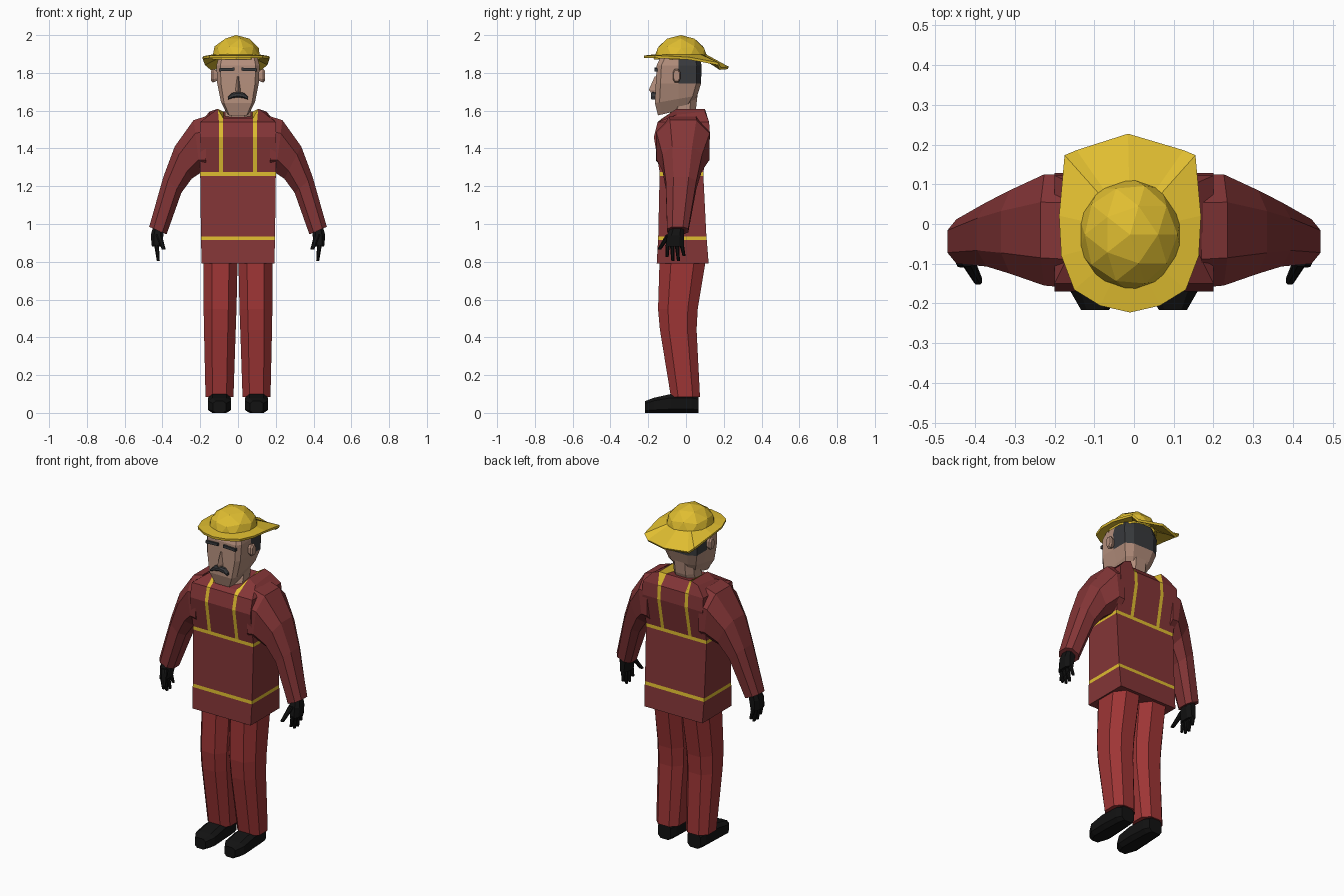
import bpy, bmesh, math
from mathutils import Vector, Matrix

cube = bpy.data.objects.get("Cube")
if cube:
    bpy.data.objects.remove(cube, do_unlink=True)


def material(name, rgb):
    m = bpy.data.materials.new(name)
    m.use_nodes = True
    m.diffuse_color = (*rgb, 1)
    m.node_tree.nodes["Principled BSDF"].inputs["Base Color"].default_value = (*rgb, 1)
    return m


RED = material("jacket red", (0.23, 0.036, 0.038))
BRIGHT = material("trouser red", (0.34, 0.036, 0.036))
YELLOW = material("helmet yellow", (0.74, 0.51, 0.03))
SKIN = material("skin", (0.45, 0.27, 0.2))
HAIR = material("hair grey", (0.04, 0.042, 0.046))
BLACK = material("black leather", (0.006, 0.006, 0.006))


def finish(name, bm, mats, rule=None, mirror=False):
    bmesh.ops.recalc_face_normals(bm, faces=bm.faces)
    if rule:
        for f in bm.faces:
            f.material_index = int(rule(f.calc_center_median()))
    mesh = bpy.data.meshes.new(name)
    bm.to_mesh(mesh)
    bm.free()
    for m in mats:
        mesh.materials.append(m)
    ob = bpy.data.objects.new(name, mesh)
    bpy.context.collection.objects.link(ob)
    if mirror:
        ob.modifiers.new("mirror", "MIRROR").use_mirror_merge = False
    return ob


def skin_rings(bm, rings, caps=True):
    loops = [[bm.verts.new(p) for p in r] for r in rings]
    n = len(loops[0])
    for a, b in zip(loops, loops[1:]):
        for i in range(n):
            j = (i + 1) % n
            bm.faces.new((a[i], a[j], b[j], b[i]))
    if caps:
        bm.faces.new(loops[0])
        bm.faces.new(loops[-1])
    return loops


def loft(name, rings, mats, rule=None, mirror=False, caps=True):
    bm = bmesh.new()
    skin_rings(bm, rings, caps)
    return finish(name, bm, mats, rule, mirror)


def octagon(c, u, v, k=0.5):
    c, u, v = Vector(c), Vector(u), Vector(v)
    signs = ((1, k), (k, 1), (-k, 1), (-1, k), (-1, -k), (-k, -1), (k, -1), (1, -k))
    return [c + u * a + v * b for a, b in signs]


def box(name, loc, size, mat, tilt=0.0, mirror=True):
    bm = bmesh.new()
    bmesh.ops.create_cube(bm, size=1, matrix=Matrix.Translation(loc)
                          @ Matrix.Rotation(tilt, 4, "Y") @ Matrix.Diagonal((*size, 1)))
    return finish(name, bm, [mat], mirror=mirror)


# Jacket body: box-like rings with strap columns and two belts
def torso_ring(z, hw, yf, yb, a=0.08, b=0.101):
    xs = (-hw, -b, -a, a, b, hw)
    return [(x, yf, z) for x in xs] + [(x, yb, z) for x in reversed(xs)]


def collar_ring():
    half = [(0.15, 1.578, -0.05, 0.1), (0.107, 1.61, -0.05, 0.1), (0.078, 1.56, -0.125, 0.075)]
    cols = [(-x, z, f, b) for x, z, f, b in half] + half[::-1]
    return ([(x, f, z) for x, z, f, b in cols]
            + [(x, b, max(z, 1.595)) for x, z, f, b in reversed(cols)])


def is_stripe(c):
    belt = 0.915 < c.z < 0.935 or 1.255 < c.z < 1.275
    strap = c.z > 1.275 and 0.085 < abs(c.x) < 0.1
    return belt or strap


bm = bmesh.new()
loops = skin_rings(bm, [
    torso_ring(0.79, 0.192, -0.155, 0.12),
    torso_ring(0.915, 0.196, -0.148, 0.11),
    torso_ring(0.935, 0.196, -0.147, 0.108),
    torso_ring(1.255, 0.2, -0.14, 0.092),
    torso_ring(1.275, 0.2, -0.14, 0.092),
    torso_ring(1.46, 0.2, -0.17, 0.128),
    torso_ring(1.54, 0.2, -0.15, 0.122),
    collar_ring()], caps=False)
top = loops[-1]
for i in range(5):
    bm.faces.new((top[i], top[i + 1], top[10 - i], top[11 - i]))
bm.faces.new(loops[0])
finish("jacket_body", bm, [RED, YELLOW], is_stripe)

# Sleeves: outer point, inner point, front and back depth
arm = []
for ox, oz, ix, iz, f, b in ((0.17, 1.57, 0.17, 1.26, -0.16, 0.125),
                             (0.235, 1.55, 0.2, 1.27, -0.155, 0.125),
                             (0.335, 1.41, 0.245, 1.24, -0.125, 0.085),
                             (0.395, 1.25, 0.3, 1.165, -0.107, 0.055),
                             (0.47, 0.985, 0.378, 0.945, -0.1, 0.012)):
    arm.append(octagon(((ox + ix) / 2, (f + b) / 2, (oz + iz) / 2),
                       ((ox - ix) / 2, 0, (oz - iz) / 2), (0, (b - f) / 2, 0)))
loft("sleeve", arm, [RED], mirror=True)

# Gloves with fingers and thumb
bm = bmesh.new()
skin_rings(bm, [octagon((x, y, z), (hx, 0, 0), (0, hy, 0)) for x, y, z, hx, hy in (
    (0.42, -0.045, 0.99, 0.028, 0.035), (0.428, -0.055, 0.94, 0.034, 0.045),
    (0.432, -0.06, 0.88, 0.024, 0.048))])
fingers = [((0.432, -0.098 + 0.025 * i, 0.89), (0.422, -0.1 + 0.03 * i, tip), 0.012)
           for i, tip in enumerate((0.825, 0.805, 0.805, 0.83))]
fingers.append(((0.42, -0.09, 0.945), (0.393, -0.142, 0.865), 0.016))
for a, b, r in fingers:
    skin_rings(bm, [octagon(p, (s, 0, 0), (0, s, 0)) for p, s in ((a, r), (b, r * 0.65))])
finish("glove", bm, [BLACK], mirror=True)

# Trousers
leg = []
for z, inner, outer, f, b in ((0.81, 0.002, 0.183, -0.14, 0.105), (0.55, 0.008, 0.182, -0.148, 0.062),
                              (0.44, 0.012, 0.18, -0.138, 0.056), (0.085, 0.024, 0.172, -0.08, 0.074)):
    leg.append(octagon(((inner + outer) / 2, (f + b) / 2, z),
                       ((outer - inner) / 2, 0, 0), (0, (b - f) / 2, 0)))
loft("trouser_leg", leg, [BRIGHT], mirror=True)

# Boots, lofted from heel to toe
boot = [octagon((0.098, y, h / 2), (w, 0, 0), (0, 0, h / 2), 0.6) for y, w, h in (
    (0.065, 0.042, 0.09), (0.03, 0.055, 0.1), (-0.08, 0.062, 0.1),
    (-0.17, 0.062, 0.08), (-0.217, 0.035, 0.062))]
loft("boot", boot, [BLACK], mirror=True)


# Head: flat face, tilted jaw, hair on the upper back
def head_ring(hw, yf, zf, yb, zb):
    half = [(0.82 * hw, yf), (hw, yf + 0.025), (hw, -0.04), (hw, yb - 0.025), (0.6 * hw, yb)]
    pts = half + [(-x, y) for x, y in reversed(half)]
    return [(x, y, zf + (zb - zf) * (y - yf) / (yb - yf)) for x, y in pts]


loft("head", [head_ring(0.056, -0.148, 1.575, 0.02, 1.615),
              head_ring(0.09, -0.165, 1.64, 0.06, 1.68),
              head_ring(0.11, -0.16, 1.745, 0.08, 1.745),
              head_ring(0.114, -0.155, 1.84, 0.082, 1.84),
              head_ring(0.1, -0.13, 1.895, 0.07, 1.895)],
     [SKIN, HAIR], lambda c: c.z > 1.745 and c.y > -0.035)
loft("neck", [octagon((0, y, z), (w, 0, 0), (0, 0.065, 0)) for y, z, w in (
    (-0.04, 1.53, 0.072), (-0.012, 1.61, 0.068), (0.0, 1.72, 0.068))], [SKIN])

# Facial features
loft("ear", [octagon((x, -0.05, 1.785), (0, s * 0.55, 0), (0, 0, s))
             for x, s in ((0.105, 0.025), (0.132, 0.036), (0.142, 0.028))], [SKIN], mirror=True)
loft("nose", [[(-w, -0.15, z), (0, y, z), (w, -0.15, z)] for z, y, w in (
    (1.78, -0.166, 0.008), (1.71, -0.197, 0.018), (1.695, -0.185, 0.018))], [SKIN])
box("eyebrow", (0.058, -0.159, 1.818), (0.08, 0.016, 0.016), HAIR, tilt=0.04)
loft("moustache", [octagon((x, -0.17, z), (0, 0.016, 0), (0, 0, h)) for x, z, h in (
    (-0.054, 1.665, 0.007), (-0.032, 1.68, 0.014), (0, 1.685, 0.014),
    (0.032, 1.68, 0.014), (0.054, 1.665, 0.007))], [HAIR])

# Helmet dome: faceted upper half of a ball
bm = bmesh.new()
bmesh.ops.create_icosphere(bm, subdivisions=2, radius=1,
                           matrix=Matrix.Translation((-0.01, -0.027, 1.875))
                           @ Matrix.Diagonal((0.134, 0.144, 0.125, 1)))
bmesh.ops.bisect_plane(bm, geom=bm.verts[:] + bm.edges[:] + bm.faces[:], dist=0.0001,
                       plane_co=(0, 0, 1.87), plane_no=(0, 0, 1), clear_inner=True)
finish("helmet_dome", bm, [YELLOW])

# Helmet brim: rounded front, folded neck flap at the back
right = [(0.075, -0.205, 1.885), (0.14, -0.165, 1.885), (0.172, -0.08, 1.882), (0.177, 0.02, 1.876),
         (0.165, 0.17, 1.848), (0.135, 0.182, 1.822)]
outer = ([(-0.01, -0.222, 1.885)] + [(x - 0.01, y, z) for x, y, z in right]
         + [(-0.015, 0.224, 1.826)] + [(-x - 0.01, y, z) for x, y, z in reversed(right)])
inner = []
for x, y, z in outer:
    d = Vector((x + 0.01, y + 0.027))
    d.normalize()
    inner.append((-0.01 + d.x * 0.12, -0.027 + d.y * 0.13, 1.892))
brim = loft("helmet_brim", [outer, inner], [YELLOW], caps=False)
solid = brim.modifiers.new("thickness", "SOLIDIFY")
solid.thickness = 0.014
solid.offset = 0
